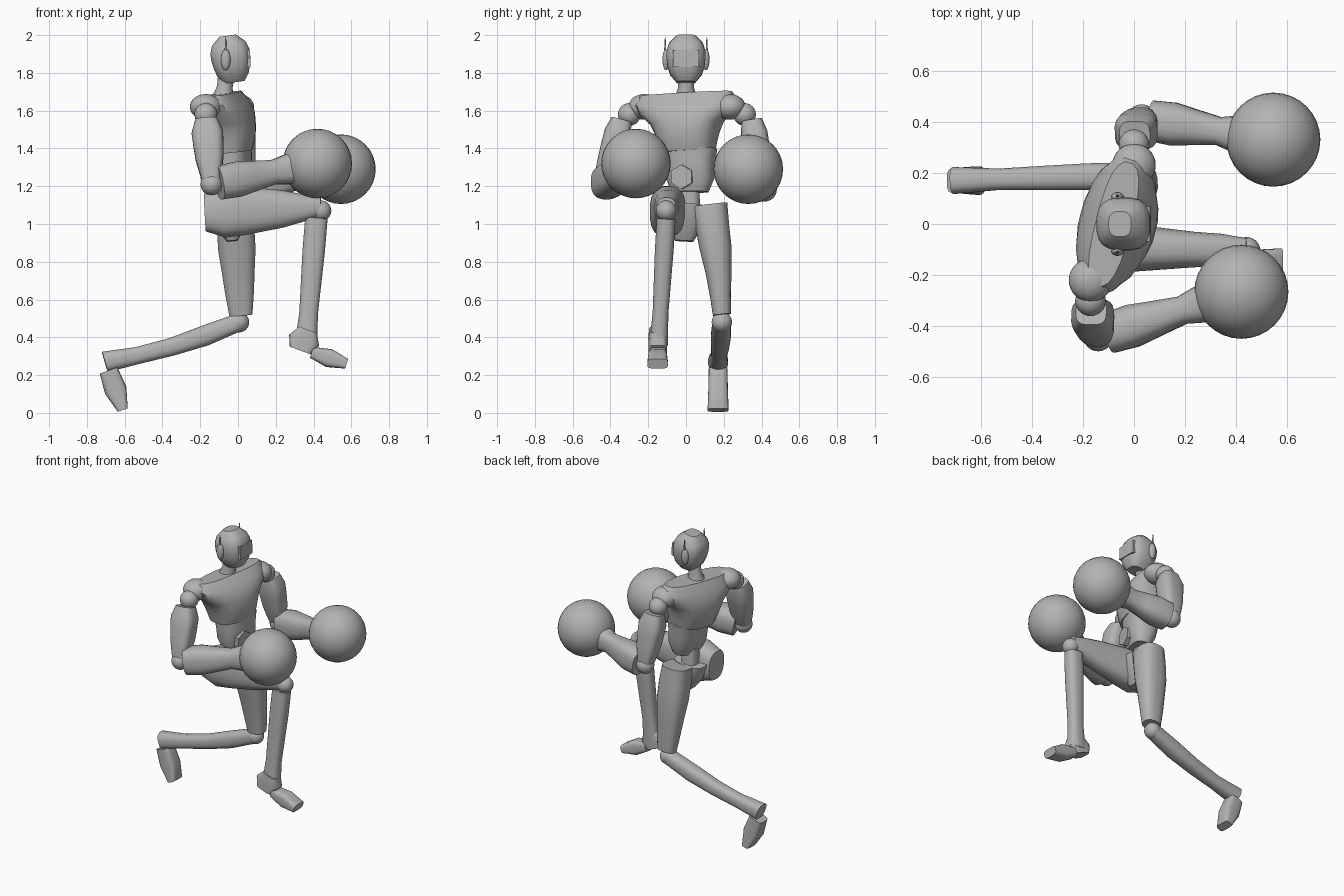
import bpy, bmesh, math
from mathutils import Vector

default = bpy.data.objects.get("Cube")
if default:
    bpy.data.objects.remove(default)

TONE = (0.45, 0.45, 0.45, 1)
grey = bpy.data.materials.new("plain grey")
grey.use_nodes = True
grey.diffuse_color = TONE
grey.node_tree.nodes["Principled BSDF"].inputs["Base Color"].default_value = TONE

ALONG_Y = Vector((0, 1, 0))


def finish(name, bm):
    """Turn a bmesh into a named grey object, smooth with sharp edges kept."""
    bmesh.ops.recalc_face_normals(bm, faces=bm.faces)
    mesh = bpy.data.meshes.new(name)
    bm.to_mesh(mesh)
    bm.free()
    mesh.materials.append(grey)
    obj = bpy.data.objects.new(name, mesh)
    bpy.context.scene.collection.objects.link(obj)
    bpy.ops.object.select_all(action="DESELECT")
    obj.select_set(True)
    bpy.context.view_layer.objects.active = obj
    bpy.ops.object.shade_smooth_by_angle(angle=math.radians(35))


def limb(name, start, end, widths, depths=None, side=ALONG_Y, power=2.6, sides=20, bow=(0, 0, 0)):
    """Skin evenly spaced rounded cross-sections between two points, bowed in the middle."""
    bm = bmesh.new()
    start, end = Vector(start), Vector(end)
    depths = depths or widths
    axis = (end - start).normalized()
    across = (side - axis * side.dot(axis)).normalized()
    outward = axis.cross(across)

    def rounded(value):
        return math.copysign(abs(value) ** (2 / power), value)

    loops = []
    for step, (wide, deep) in enumerate(zip(widths, depths)):
        along = step / (len(widths) - 1)
        center = start.lerp(end, along) + Vector(bow) * math.sin(math.pi * along)
        loop = []
        for corner in range(sides):
            angle = math.tau * (corner + 0.5) / sides
            offset = across * wide * rounded(math.cos(angle))
            offset += outward * deep * rounded(math.sin(angle))
            loop.append(bm.verts.new(center + offset))
        loops.append(loop)
    for lower, upper in zip(loops, loops[1:]):
        for this in range(sides):
            following = (this + 1) % sides
            bm.faces.new((lower[this], lower[following], upper[following], upper[this]))
    bm.faces.new(loops[0])
    bm.faces.new(loops[-1])
    finish(name, bm)


def ball(name, center, radius, stretch=(1, 1, 1)):
    bm = bmesh.new()
    bmesh.ops.create_uvsphere(bm, u_segments=32, v_segments=16, radius=radius)
    bmesh.ops.scale(bm, vec=stretch, verts=bm.verts)
    bmesh.ops.translate(bm, vec=center, verts=bm.verts)
    finish(name, bm)


# Torso, turned a little to its right
turned = Vector((0.26, 1, 0))
limb("chest", (-.05, .01, 1.38), (-.08, 0, 1.69),
     widths=[.145, .155, .17, .195, .25, .28, .25],
     depths=[.12, .14, .15, .15, .14, .11, .07], side=turned)
limb("abdomen", (-.02, .02, 1.17), (-.04, .025, 1.4),
     widths=[.1, .13, .13, .14], depths=[.06, .09, .1, .11], side=turned)
limb("belly_plate", (.02, -.015, 1.25), (.07, -.025, 1.25), [.065, .065], power=2, sides=6)
limb("waist_joint", (-.05, .02, 1), (-.05, .02, 1.2), [.06, .05])
limb("pelvis", (-.03, -.01, .91), (-.05, 0, 1.1), [.05, .1, .09], [.03, .09, .11], power=3)

# Neck and head
limb("neck", (-.08, 0, 1.65), (-.06, 0, 1.8), [.065, .042, .045], power=2)
limb("head", (-.02, 0, 1.75), (-.055, 0, 1.997),
     widths=[.05, .085, .098, .104, .103, .09, .05],
     depths=[.055, .085, .097, .105, .105, .09, .045], power=2.8)
limb("visor", (.04, 0, 1.83), (.035, 0, 1.92), [.07, .07], [.028, .028], power=20, sides=4)

# Arms, each ending in a big round glove
ARMS = {
    "right": (-1, Vector((-.17, -.3, 1.58)), Vector((-.14, -.44, 1.21)), Vector((.42, -.265, 1.32))),
    "left": (1, Vector((0, .31, 1.58)), Vector((.03, .41, 1.2)), Vector((.545, .33, 1.29))),
}
for label, (way, shoulder, elbow, glove) in ARMS.items():
    outside = ALONG_Y * way
    ball(label + "_ear_pod", (-.065, way * .105, 1.87), .056, (.45, .35, 1))
    limb(label + "_antenna", (-.065, way * .11, 1.9), (-.065, way * .11, 1.99), [.007, .002])
    ball(label + "_shoulder_pad", shoulder - outside * .08 + Vector((0, 0, .04)), .085, (1, 1, .8))
    ball(label + "_shoulder_joint", shoulder, .06)
    limb(label + "_upper_arm", shoulder.lerp(elbow, .08) + outside * .03, elbow,
         [.055, .072, .07, .066, .06, .045], [.06, .084, .08, .074, .06, .045], power=3.2)
    ball(label + "_elbow", elbow, .058)
    limb(label + "_forearm", elbow.lerp(glove, .07), glove.lerp(elbow, .24),
         widths=[.08, .085, .07, .056, .08], depths=[.09, .095, .08, .066, .085])
    ball(label + "_glove", glove, .184)

# Raised right leg
hip, knee, ankle = (-.175, -.09, 1.06), (.44, -.105, 1.07), (.36, -.145, .36)
limb("right_thigh", hip, (.44, -.105, 1.09),
     widths=[.08, .1, .09, .08, .07, .065, .05],
     depths=[.1, .138, .13, .115, .1, .075, .05])
ball("right_knee", knee, .054)
limb("right_shin", (.415, -.105, 1.03), ankle, [.05, .05, .046, .042, .05], [.06, .06, .055, .05, .06])
limb("right_heel", (.37, -.15, .44), (.33, -.15, .33), [.045, .05, .05], [.05, .085, .06], power=4)
limb("right_foot", (.39, -.15, .32), (.575, -.15, .26), [.045, .05, .055], [.03, .05, .027], power=4)

# Kneeling left leg
hip, knee, ankle = (-.02, .12, 1.1), (.005, .19, .48), (-.705, .17, .27)
limb("left_thigh", hip, (.015, .19, .52), [.1, .09, .085, .07, .058, .048],
     [.09, .1, .1, .088, .077, .062], bow=(0, .01, 0))
ball("left_knee", knee, .054)
limb("left_shin", knee, ankle, [.05, .053, .048, .042, .053], [.048, .055, .048, .046, .056],
     bow=(0, 0, -.025))
limb("left_foot", (-.685, .17, .225), (-.61, .17, .015), [.05, .052, .056], [.05, .06, .028], power=4)
